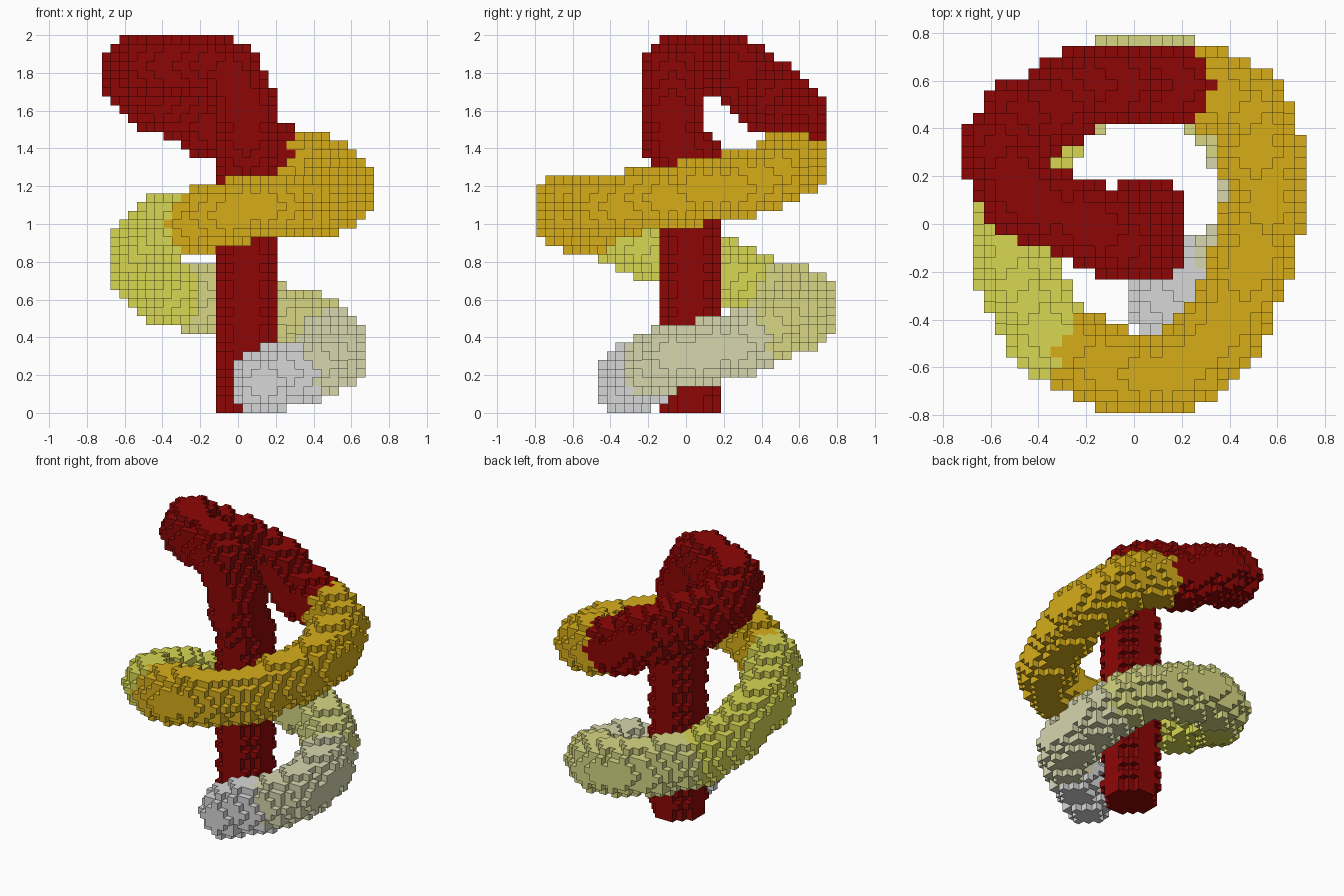
import bpy, bmesh, math
from mathutils import Vector

cube = bpy.data.objects.get("Cube")
if cube:
    bpy.data.objects.remove(cube, do_unlink=True)

H = 2 / 43                 # block size
SIZE = (31, 34, 43)        # blocks along x, y and z
RADIUS = 3.7               # tube radius in blocks
STEP = 2.5                 # spacing of the balls along the path, in blocks

# Colours, as sRGB
COLOURS = {"silver": (215, 215, 215), "pale beige": (215, 215, 175),
           "light khaki": (215, 215, 132), "yellow green": (215, 215, 84),
           "ochre": (215, 174, 26), "dark red": (143, 6, 6)}

# Sections of one continuous coil: name, colour, path points
SECTIONS = [
    ("coil_tip", "silver", [(0.14, -0.30, 0.163)]),
    ("coil_lower_right", "pale beige",
     [(0.44, -0.16, 0.26), (0.51, 0.05, 0.30), (0.49, 0.24, 0.36)]),
    ("coil_lower_back", "light khaki",
     [(0.41, 0.44, 0.44), (0.26, 0.58, 0.49), (0.05, 0.628, 0.54), (-0.17, 0.59, 0.59)]),
    ("coil_left", "yellow green",
     [(-0.39, 0.41, 0.65), (-0.512, 0.05, 0.80), (-0.44, -0.36, 0.95)]),
    ("coil_upper_front", "ochre",
     [(-0.24, -0.55, 1.02), (0.05, -0.628, 1.07), (0.32, -0.50, 1.11), (0.46, -0.23, 1.12),
      (0.55, 0.15, 1.18), (0.51, 0.38, 1.25), (0.38, 0.53, 1.32)]),
    ("top_bend", "dark red",
     [(0.186, 0.58, 1.35), (-0.05, 0.58, 1.49), (-0.28, 0.54, 1.60), (-0.46, 0.42, 1.70),
      (-0.558, 0.29, 1.79), (-0.45, 0.11, 1.837), (-0.15, -0.02, 1.837), (0, -0.07, 1.70),
      (0.045, -0.07, 1.54), (H, -0.02, 1.38)]),
    ("column", "dark red", [(H, H / 2, 1.22), (H, H / 2, 0.6), (H, H / 2, -0.2)]),
]


def spline(a, b, c, d, t):
    """Point on a smooth curve between b and c."""
    return 0.5 * (2 * b + (c - a) * t + (2 * a - 5 * b + 4 * c - d) * t * t
                  + (3 * b - a - 3 * c + d) * t ** 3)


# Block offsets that make up one ball
reach = range(-int(RADIUS), int(RADIUS) + 1)
BALL = [(i, j, k) for i in reach for j in reach for k in reach
        if i * i + j * j + k * k <= RADIUS ** 2]


def stamp(blocks, p, label):
    """Mark the blocks of a ball centred on the block nearest to p."""
    centre = (round(p.x / H + SIZE[0] / 2 - 0.5), round(p.y / H + SIZE[1] / 2 - 0.5),
              round(p.z / H - 0.5))
    for offset in BALL:
        cell = tuple(c + o for c, o in zip(centre, offset))
        if all(0 <= c < n for c, n in zip(cell, SIZE)):
            blocks[cell] = label


def make_material(name, rgb):
    linear = [((c / 255 + 0.055) / 1.055) ** 2.4 for c in rgb] + [1]
    m = bpy.data.materials.new(name)
    m.use_nodes = True
    m.diffuse_color = linear
    m.node_tree.nodes["Principled BSDF"].inputs["Base Color"].default_value = linear
    return m


# Sweep the ball along the path, later sections covering earlier ones
path = [(Vector(p), label) for label, sec in enumerate(SECTIONS) for p in sec[2]]
blocks = {}
for n in range(len(path) - 1):
    a, b, c, d = (path[min(max(n + o, 0), len(path) - 1)][0] for o in (-1, 0, 1, 2))
    steps = math.ceil((c - b).length / (H * STEP))
    for s in range(steps):
        stamp(blocks, spline(a, b, c, d, s / steps), path[n][1])

# Outer faces of the blocks, one object per section
materials = {name: make_material(name, rgb) for name, rgb in COLOURS.items()}
for label, (name, colour, _) in enumerate(SECTIONS):
    bm = bmesh.new()
    for cell, owner in blocks.items():
        if owner != label:
            continue
        for axis in range(3):
            for side in (0, 1):
                near = list(cell)
                near[axis] += 2 * side - 1
                if tuple(near) in blocks:
                    continue
                loop = []
                for du, dw in ((0, 0), (1, 0), (1, 1), (0, 1)):
                    corner = list(cell)
                    corner[axis] += side
                    corner[(axis + 1) % 3] += du
                    corner[(axis + 2) % 3] += dw
                    loop.append(bm.verts.new(((corner[0] - SIZE[0] / 2) * H,
                                              (corner[1] - SIZE[1] / 2) * H, corner[2] * H)))
                bm.faces.new(loop if side else loop[::-1])
    bmesh.ops.remove_doubles(bm, verts=bm.verts, dist=H / 100)
    mesh = bpy.data.meshes.new(name)
    bm.to_mesh(mesh)
    bm.free()
    mesh.materials.append(materials[colour])
    bpy.context.scene.collection.objects.link(bpy.data.objects.new(name, mesh))
